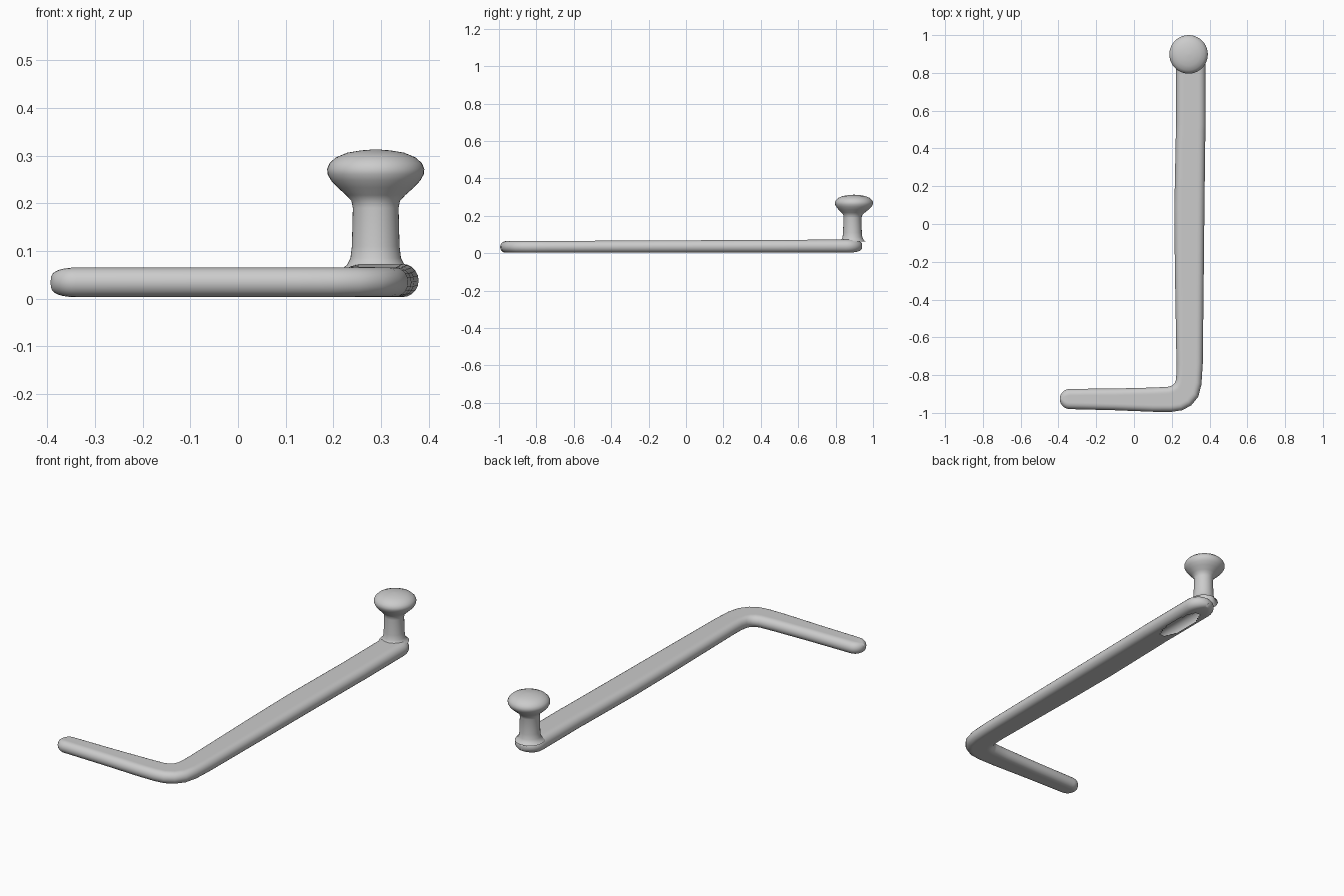
import bpy, bmesh, math
from mathutils import Vector

cube = bpy.data.objects.get("Cube")
if cube:
    bpy.data.objects.remove(cube)

grey = bpy.data.materials.new("plain grey")
grey.use_nodes = True
COLOUR = (0.6, 0.6, 0.6, 1)
grey.diffuse_color = COLOUR
grey.node_tree.nodes["Principled BSDF"].inputs["Base Color"].default_value = COLOUR


def finish(bm, name):
    bmesh.ops.recalc_face_normals(bm, faces=bm.faces)
    mesh = bpy.data.meshes.new(name)
    bm.to_mesh(mesh)
    bm.free()
    mesh.materials.append(grey)
    obj = bpy.data.objects.new(name, mesh)
    bpy.context.collection.objects.link(obj)
    for p in mesh.polygons:
        p.use_smooth = True
    return obj


def skin(bm, rings):
    for a, b in zip(rings, rings[1:]):
        n = len(a)
        for i in range(n):
            j = (i + 1) % n
            bm.faces.new((a[i], a[j], b[j], b[i]))


# Bar: stations given by inner and outer edge points, from short arm tip to knob end
edges = [((-0.34, -0.873), (-0.34, -0.98)), ((-0.1, -0.871), (-0.1, -0.986)),
         ((0.1, -0.866), (0.1, -0.994)), ((0.18, -0.862), (0.2, -0.994)),
         ((0.2, -0.856), (0.255, -0.986)), ((0.214, -0.845), (0.303, -0.96)),
         ((0.222, -0.825), (0.34, -0.915)), ((0.225, -0.79), (0.357, -0.85)),
         ((0.225, -0.74), (0.364, -0.74)), ((0.216, -0.2), (0.37, -0.2)),
         ((0.214, 0.1), (0.373, 0.1)), ((0.222, 0.5), (0.378, 0.5))]
edges += [((0.223, 0.5 + 0.02 * k), (0.379, 0.5 + 0.02 * k)) for k in range(1, 19)]
ARC, FLAT = 10, 10


def section(bm, inner, outer, scale_h=1.0):
    inner, outer = Vector(inner), Vector(outer)
    mid, half = (inner + outer) / 2, (outer - inner).length / 2
    side = (outer - inner).normalized()
    top = 0.065 + 0.008 * max(0, min(1, (mid.y + 0.9) / 1.7))
    h = (top - 0.003) / 2
    zc, hz = 0.003 + h, h * scale_h
    r = min(half, h)
    flat = half - r
    pts = []
    for s in (1, -1):
        for k in range(ARC + 1):
            a = math.pi * (k / ARC - 0.5)
            pts.append((s * (flat + r * math.cos(a)), s * hz * math.sin(a)))
        for k in range(1, FLAT):
            pts.append((s * flat * (1 - 2 * k / FLAT), s * hz))
    return [bm.verts.new((*(mid + side * u), zc + v)) for u, v in pts]


def cap(bm, inner, outer, direction, reach):
    # Rounded end: narrowing sections running outwards
    inner, outer, d = Vector(inner), Vector(outer), Vector(direction)
    mid = (inner + outer) / 2
    rings = []
    for k in range(1, 9):
        a = math.radians(88) * k / 8
        c = math.cos(a)
        off = mid + d * reach * math.sin(a)
        rings.append(section(bm, off + (inner - mid) * c, off + (outer - mid) * c, c ** 0.55))
    return rings


bm = bmesh.new()
rings = cap(bm, *edges[0], (-1, 0), 0.053)[::-1]
rings += [section(bm, *e) for e in edges]
rings += cap(bm, *edges[-1], (0, 1), 0.082)
skin(bm, rings)
bm.faces.new(rings[0])
bm.faces.new(rings[-1])
bmesh.ops.recalc_face_normals(bm, faces=bm.faces)

# Oval opening in the underside below the knob
hole = []
for f in bm.faces:
    c = f.calc_center_median()
    if f.normal.z < -0.9 and ((c.x - 0.3) / 0.045) ** 2 + ((c.y - 0.72) / 0.14) ** 2 < 1:
        hole.append(f)
bmesh.ops.delete(bm, geom=hole, context='FACES')
finish(bm, "bent_bar")

# Stem and knob: one turned profile of radius and height
profile = [(0.072, 0.062), (0.06, 0.071), (0.053, 0.085), (0.05, 0.11), (0.048, 0.19),
           (0.051, 0.205), (0.062, 0.217), (0.08, 0.233), (0.094, 0.248), (0.101, 0.261),
           (0.102, 0.272), (0.097, 0.284), (0.084, 0.296), (0.06, 0.306), (0.03, 0.311),
           (0.004, 0.313)]
SIDES = 40
bm = bmesh.new()
rings = []
for r, z in profile:
    # the stem sits slightly forward of the knob
    y = 0.898 - 0.008 * max(0, min(1, (0.25 - z) / 0.06))
    rings.append([bm.verts.new((0.289 + r * math.cos(2 * math.pi * k / SIDES),
                                y + r * math.sin(2 * math.pi * k / SIDES), z))
                  for k in range(SIDES)])
skin(bm, rings)
bm.faces.new(rings[-1])
finish(bm, "stem_and_knob")
